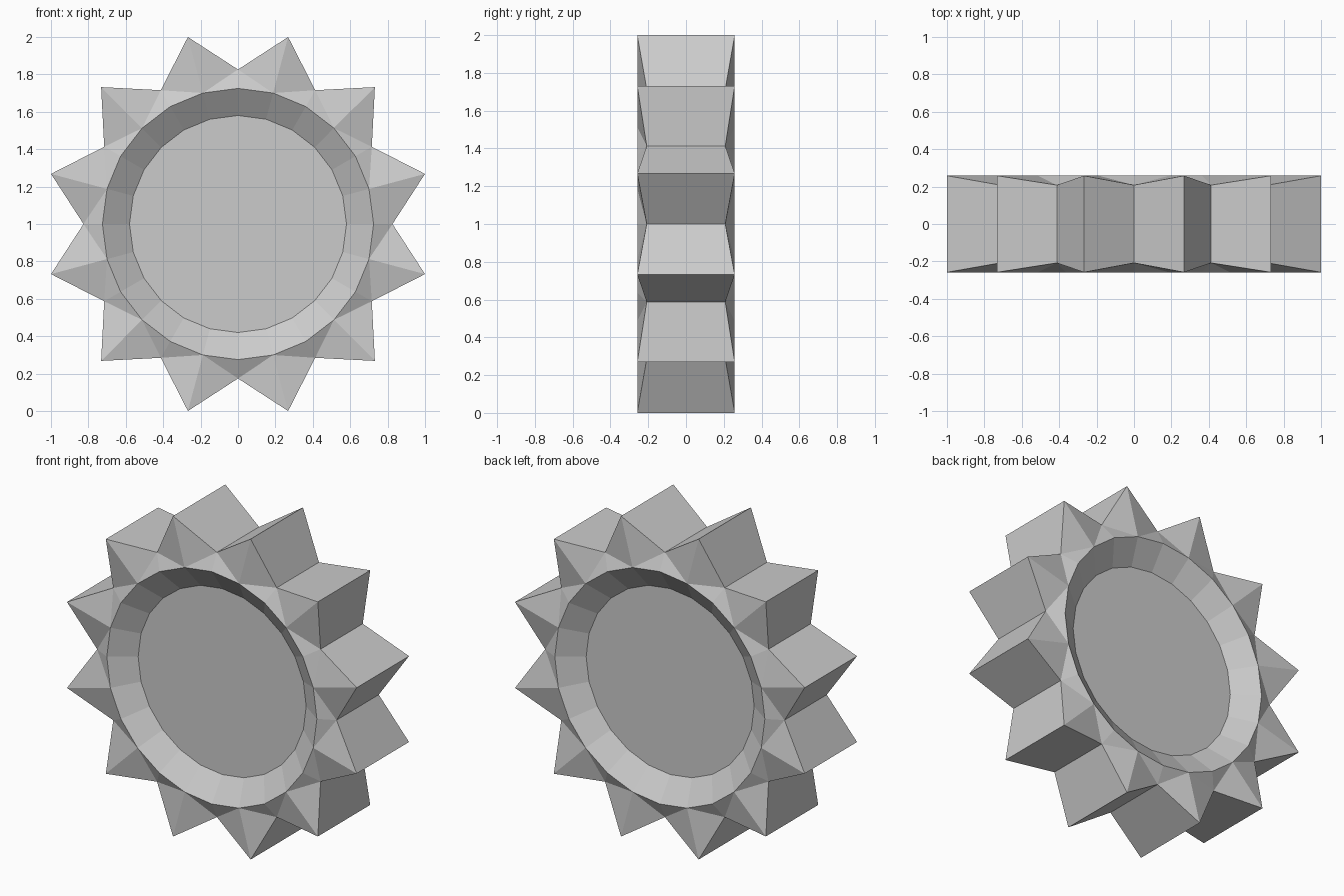
import bpy, bmesh, math

if "Cube" in bpy.data.objects:
    bpy.data.objects.remove(bpy.data.objects["Cube"])

TEETH = 12
N = TEETH * 2
STEP = 2 * math.pi / N


def is_tip(i):
    return i % 2 == 1


def loop(bm, radius, depth):
    """Ring of N vertices; radius and depth are functions of the index."""
    return [bm.verts.new((radius(i) * math.cos(i * STEP), depth(i),
                          1 + radius(i) * math.sin(i * STEP))) for i in range(N)]


bm = bmesh.new()
outer_loops = []
for side in (-1, 1):
    # star outline, raised rim and recessed disc on each side
    outer = loop(bm, lambda i: 1.035 if is_tip(i) else 0.826,
                 lambda i: side * (0.258 if is_tip(i) else 0.208))
    rim = loop(bm, lambda i: 0.725, lambda i: side * 0.258)
    disc = loop(bm, lambda i: 0.58, lambda i: side * 0.156)
    for i in range(N):
        j = (i + 1) % N
        t, v = (i, j) if is_tip(i) else (j, i)
        # ridged tooth side, split from valley to rim
        bm.faces.new((outer[t], outer[v], rim[t]))
        bm.faces.new((outer[v], rim[v], rim[t]))
        # sloped recess wall
        bm.faces.new((rim[i], rim[j], disc[j], disc[i]))
    bm.faces.new(disc)
    outer_loops.append(outer)

# tooth flanks joining both sides
front, back = outer_loops
for i in range(N):
    j = (i + 1) % N
    bm.faces.new((front[i], front[j], back[j], back[i]))

bmesh.ops.recalc_face_normals(bm, faces=bm.faces)
mesh = bpy.data.meshes.new("toothed_wheel")
bm.to_mesh(mesh)
bm.free()
bpy.context.collection.objects.link(bpy.data.objects.new("toothed_wheel", mesh))
